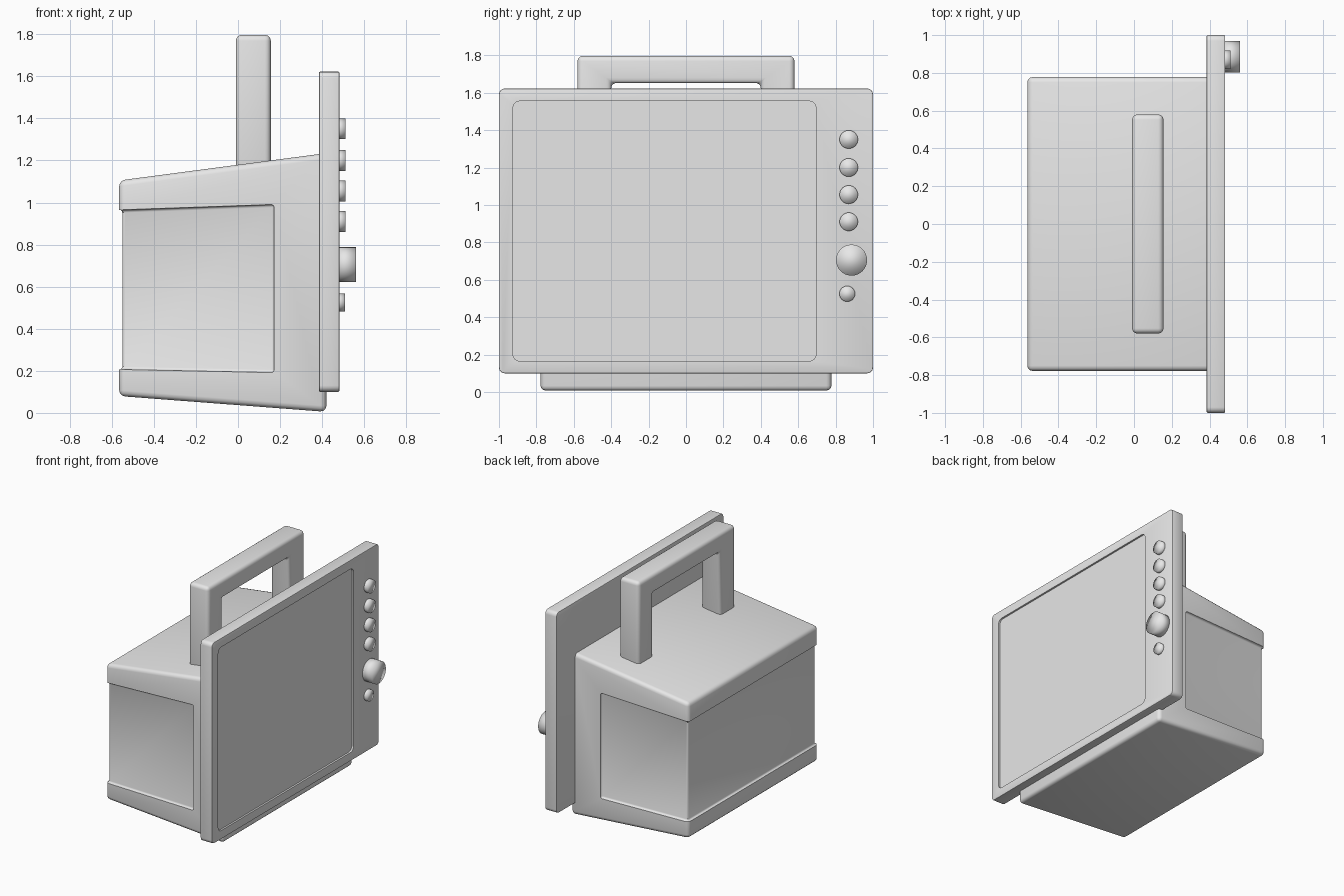
import bpy
import bmesh
from mathutils import Matrix, Vector

default = bpy.data.objects.get("Cube")
if default:
    bpy.data.objects.remove(default, do_unlink=True)

# One plain grey material
grey = bpy.data.materials.new("light grey")
grey.use_nodes = True
grey.diffuse_color = (0.8, 0.8, 0.8, 1)
grey.node_tree.nodes["Principled BSDF"].inputs["Base Color"].default_value = (0.8, 0.8, 0.8, 1)


def add_object(name, bm):
    bmesh.ops.recalc_face_normals(bm, faces=bm.faces[:])
    mesh = bpy.data.meshes.new(name)
    bm.to_mesh(mesh)
    bm.free()
    mesh.materials.append(grey)
    obj = bpy.data.objects.new(name, mesh)
    bpy.context.collection.objects.link(obj)
    return obj


def activate(obj):
    bpy.ops.object.select_all(action="DESELECT")
    obj.select_set(True)
    bpy.context.view_layer.objects.active = obj


def prism(name, points, direction):
    """Extrude a flat outline along a direction."""
    bm = bmesh.new()
    face = bm.faces.new([bm.verts.new(p) for p in points])
    grown = bmesh.ops.extrude_face_region(bm, geom=[face])["geom"]
    verts = [g for g in grown if isinstance(g, bmesh.types.BMVert)]
    bmesh.ops.translate(bm, verts=verts, vec=Vector(direction))
    return add_object(name, bm)


def box(name, low, high):
    (x0, y0, z0), (x1, y1, z1) = low, high
    outline = [(x0, y0, z0), (x0, y1, z0), (x0, y1, z1), (x0, y0, z1)]
    return prism(name, outline, (x1 - x0, 0, 0))


def bevel(obj, width, segments=3):
    mod = obj.modifiers.new("bevel", "BEVEL")
    mod.width = width
    mod.segments = segments
    mod.limit_method = "ANGLE"
    activate(obj)
    bpy.ops.object.modifier_apply(modifier=mod.name)


def round_x_edges(obj, radius):
    """Round only the corners whose edges run along x."""
    bm = bmesh.new()
    bm.from_mesh(obj.data)
    edges = [e for e in bm.edges
             if abs((e.verts[0].co - e.verts[1].co).normalized().x) > 0.9]
    bmesh.ops.bevel(bm, geom=edges, offset=radius, segments=4,
                    profile=0.5, affect="EDGES")
    bm.to_mesh(obj.data)
    bm.free()


def cut(obj, cutter):
    mod = obj.modifiers.new("cut", "BOOLEAN")
    mod.operation = "DIFFERENCE"
    mod.solver = "EXACT"
    mod.object = cutter
    cutter.hide_render = True
    activate(obj)
    bpy.ops.object.modifier_apply(modifier=mod.name)
    bpy.data.objects.remove(cutter, do_unlink=True)


def smooth(obj, angle=0.6):
    activate(obj)
    bpy.ops.object.shade_smooth_by_angle(angle=angle)


# Tapered housing behind the screen
side = [(-0.565, 0.08), (0.42, 0.005), (0.42, 1.235), (-0.565, 1.105)]
housing = prism("housing", [(x, -0.778, z) for x, z in side], (0, 1.556, 0))
bevel(housing, 0.028)

# Shallow recess wrapping around the sides and back
half, back, front = 0.762, -0.55, 0.172
plan = [(front, -1), (-0.8, -1), (-0.8, 1), (front, 1),
        (front, half), (back, half), (back, -half), (front, -half)]
recess = prism("recess_cutter", [(x, y, 0.195) for x, y in plan], (0, 0, 0.79))
for v in recess.data.vertices:
    v.co.z += v.co.x * (0.035 if v.co.z > 0.5 else -0.02)
bevel(recess, 0.014)
cut(housing, recess)
smooth(housing)

# Screen frame with a shallow inset screen
frame = box("screen_frame", (0.385, -1, 0.1), (0.482, 1, 1.622))
round_x_edges(frame, 0.03)
bevel(frame, 0.005, 2)
screen = box("screen_cutter", (0.468, -0.925, 0.165), (0.6, 0.695, 1.555))
round_x_edges(screen, 0.035)
cut(frame, screen)
smooth(frame)

# Carrying handle
arch = [(-0.58, 1.1), (-0.58, 1.797), (0.58, 1.797), (0.58, 1.1),
        (0.4, 1.1), (0.4, 1.652), (-0.4, 1.652), (-0.4, 1.1)]
handle = prism("handle", [(-0.01, y, z) for y, z in arch], (0.166, 0, 0))
bevel(handle, 0.028, 4)
smooth(handle)


# Control buttons and tuning knob
def knob(name, y, z, radius, tip):
    base = 0.46
    bm = bmesh.new()
    place = Matrix.Translation(((base + tip) / 2, y, z)) @ Matrix.Rotation(1.5707963, 4, "Y")
    bmesh.ops.create_cone(bm, cap_ends=True, segments=32, radius1=radius,
                          radius2=radius, depth=tip - base, matrix=place)
    for face in bm.faces:
        face.smooth = True
    return add_object(name, bm)


for i, z in enumerate((1.35, 1.2, 1.055, 0.91)):
    knob(f"button_{i + 1}", 0.87, z, 0.049, 0.512)
knob("tuning_knob", 0.885, 0.705, 0.083, 0.562)
knob("power_button", 0.862, 0.525, 0.042, 0.508)
